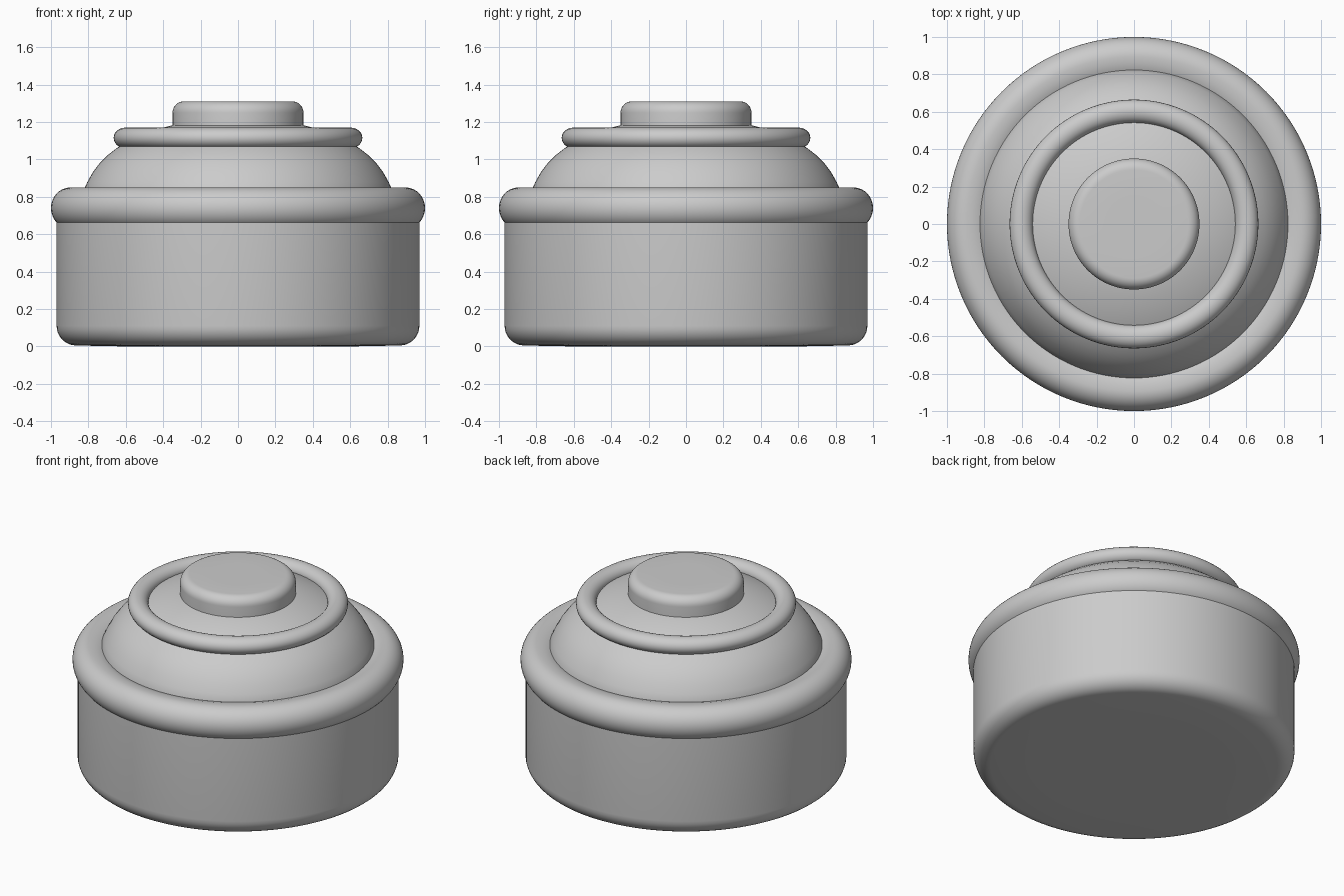
import bpy, bmesh, math

if "Cube" in bpy.data.objects:
    bpy.data.objects.remove(bpy.data.objects["Cube"])

grey = bpy.data.materials.new("plain_grey")
grey.diffuse_color = (0.6, 0.6, 0.6, 1)
grey.use_nodes = True
grey.node_tree.nodes["Principled BSDF"].inputs["Base Color"].default_value = grey.diffuse_color


def arc(cr, cz, rr, rz, a0, a1, n=8):
    """Points on an elliptical arc in the (radius, height) plane."""
    return [(cr + rr * math.cos(math.radians(a0 + (a1 - a0) * i / n)),
             cz + rz * math.sin(math.radians(a0 + (a1 - a0) * i / n)))
            for i in range(n + 1)]


def lathe(name, profile, closed=False, segments=128):
    """Spin a profile about z; radius 0 points become poles."""
    bm = bmesh.new()
    rings = []
    for r, z in profile:
        if r < 1e-6:
            rings.append([bm.verts.new((0, 0, z))] * segments)
        else:
            rings.append([bm.verts.new((r * math.cos(2 * math.pi * k / segments),
                                        r * math.sin(2 * math.pi * k / segments), z))
                          for k in range(segments)])
    pairs = list(zip(rings, rings[1:]))
    if closed:
        pairs.append((rings[-1], rings[0]))
    for a, b in pairs:
        for k in range(segments):
            j = (k + 1) % segments
            bm.faces.new(list(dict.fromkeys((a[k], a[j], b[j], b[k]))))
    bmesh.ops.recalc_face_normals(bm, faces=bm.faces[:])
    mesh = bpy.data.meshes.new(name)
    bm.to_mesh(mesh)
    bm.free()
    mesh.materials.append(grey)
    ob = bpy.data.objects.new(name, mesh)
    bpy.context.collection.objects.link(ob)
    bpy.ops.object.select_all(action='DESELECT')
    ob.select_set(True)
    bpy.context.view_layer.objects.active = ob
    bpy.ops.object.shade_smooth_by_angle(angle=math.radians(35))


# Drum body with a rounded bottom edge
lathe("drum_body", [(0, 0), (0.6, 0)] + arc(0.865, 0.11, 0.105, 0.105, -90, 0)
      + [(0.97, 0.68), (0.8, 0.72), (0, 0.72)])

# Thick rolled rim
lathe("lower_rim", arc(0.895, 0.74, 0.105, 0.11, -90, 90, 20)
      + [(0.86, 0.848), (0.825, 0.838), (0.78, 0.815), (0.78, 0.64)], closed=True)

# Shallow dome
lathe("dome", [(0.83, 0.78), (0.823, 0.84), (0.805, 0.88), (0.775, 0.933),
               (0.74, 0.98), (0.70, 1.02), (0.65, 1.059), (0.6, 1.09),
               (0.54, 1.12), (0.47, 1.148), (0.40, 1.17), (0.33, 1.187),
               (0.2, 1.205), (0, 1.21)])

# Raised ring on the dome
lathe("upper_ring", arc(0.603, 1.115, 0.062, 0.055, 0, 360, 24)[:-1], closed=True)

# Button cap
lathe("top_button", [(0, 1.15), (0.35, 1.15)]
      + arc(0.29, 1.25, 0.06, 0.06, 0, 90) + [(0.15, 1.31), (0, 1.31)])
